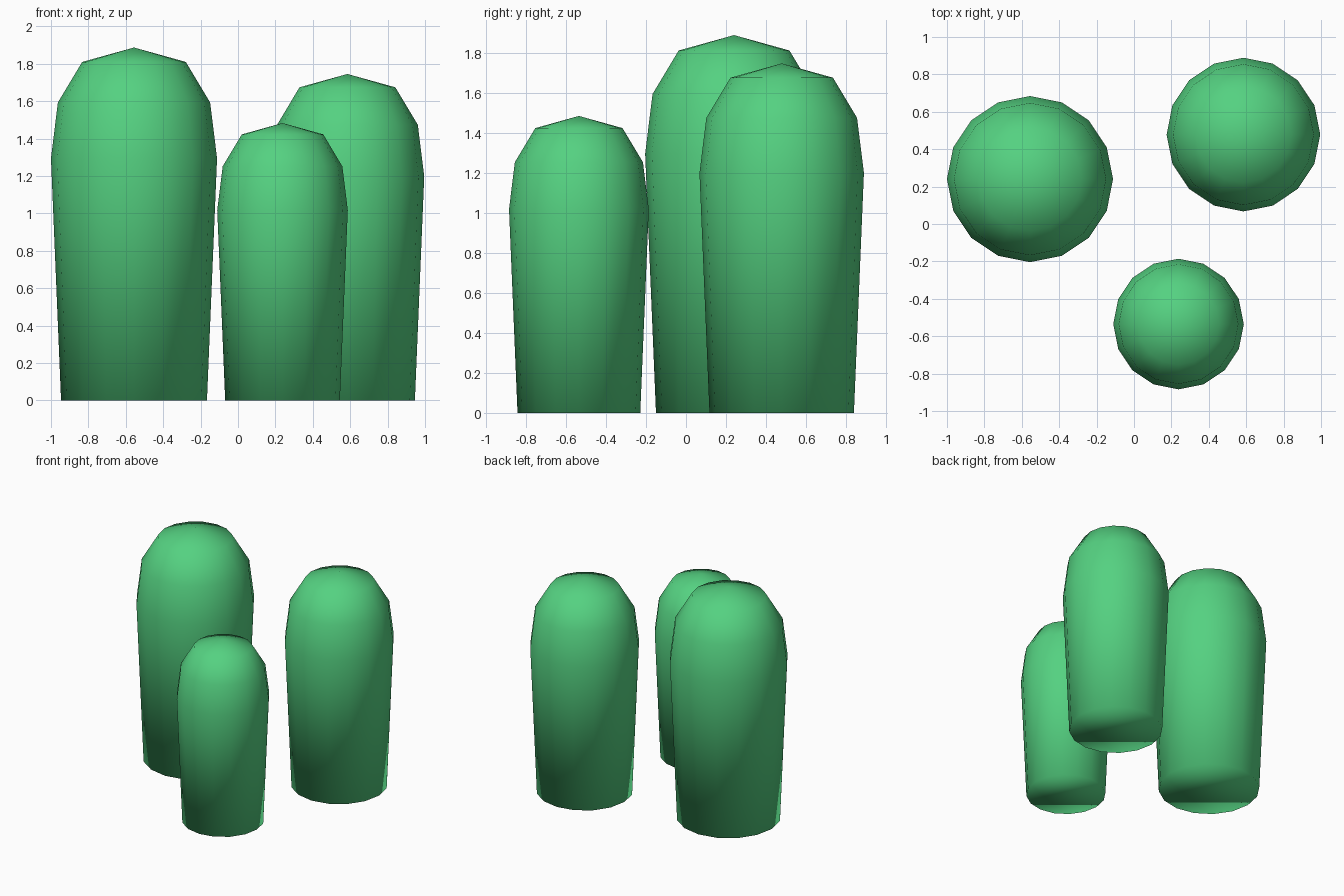
import bpy, bmesh
from math import cos, sin, tau

if "Cube" in bpy.data.objects:
    bpy.data.objects.remove(bpy.data.objects["Cube"])

SIDES = 16
# rounded-column profile: (radius, height), base to shoulder, and the tip height
PROFILE = [(0.39, 0.0), (0.444, 1.295), (0.407, 1.593), (0.277, 1.81)]
TIP = 1.887

green = bpy.data.materials.new("green")
green.diffuse_color = (0.09, 0.64, 0.22, 1)
green.use_nodes = True
green.node_tree.nodes["Principled BSDF"].inputs["Base Color"].default_value = green.diffuse_color


def column(name, x, y, scale):
    """Lathed column with a flat base and a shallow pointed top."""
    bm = bmesh.new()
    rings = [[bm.verts.new((r * cos(tau * i / SIDES) * scale,
                            r * sin(tau * i / SIDES) * scale, z * scale))
              for i in range(SIDES)] for r, z in PROFILE]
    tip = bm.verts.new((0, 0, TIP * scale))
    for i in range(SIDES):
        j = (i + 1) % SIDES
        for low, high in zip(rings, rings[1:]):
            bm.faces.new((low[i], low[j], high[j], high[i]))
        bm.faces.new((rings[-1][i], rings[-1][j], tip))
    bm.faces.new(rings[0][::-1])
    for f in bm.faces:
        f.smooth = True
    mesh = bpy.data.meshes.new(name)
    bm.to_mesh(mesh)
    bm.free()
    mesh.materials.append(green)
    obj = bpy.data.objects.new(name, mesh)
    obj.location = (x, y, 0)
    bpy.context.collection.objects.link(obj)


# three columns of the cluster
column("large_column", -0.556, 0.24, 1.0)
column("medium_column", 0.585, 0.478, 0.925)
column("small_column", 0.238, -0.535, 0.786)
